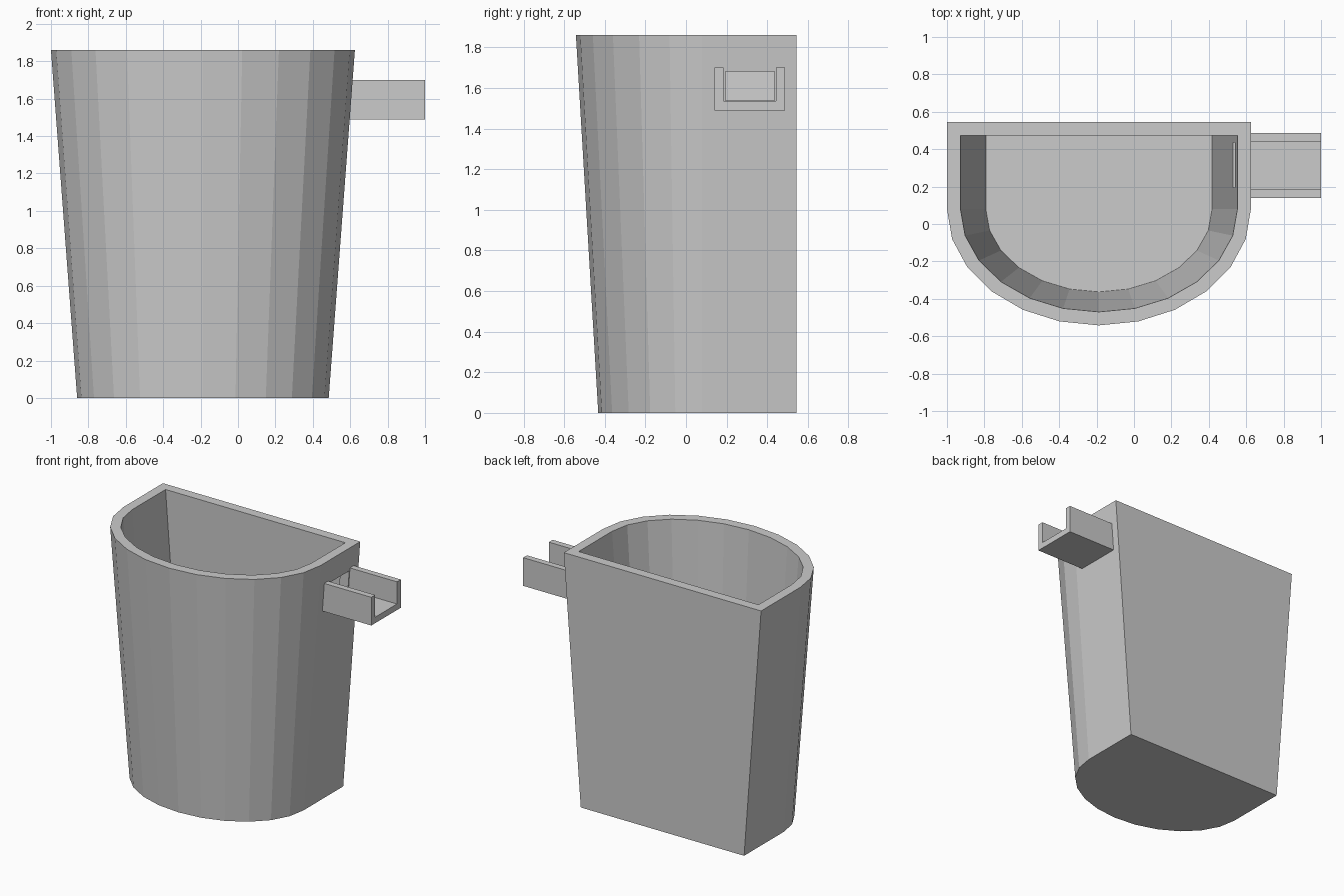
import bpy, bmesh
from math import sin, cos, pi

if "Cube" in bpy.data.objects:
    bpy.data.objects.remove(bpy.data.objects["Cube"])

CX, CY = -0.1875, 0.08      # centre of the rounded front
HEIGHT, WALL = 1.86, 0.072
SEGMENTS = 12


def d_loop(bm, a, b, back, z):
    """D-shaped ring: flat back, straight sides, half-ellipse front."""
    pts = [(CX + a, back), (CX - a, back)]
    for i in range(SEGMENTS + 1):
        t = pi + pi * i / SEGMENTS
        pts.append((CX + a * cos(t), CY + b * sin(t)))
    return [bm.verts.new((x, y, z)) for x, y in pts]


def finish(bm, name):
    bmesh.ops.recalc_face_normals(bm, faces=bm.faces)
    mesh = bpy.data.meshes.new(name)
    bm.to_mesh(mesh)
    bm.free()
    obj = bpy.data.objects.new(name, mesh)
    bpy.context.collection.objects.link(obj)
    return obj


def extruded_x(name, profile, x0, x1):
    """Extrude a (y, z) profile along x."""
    bm = bmesh.new()
    face = bm.faces.new([bm.verts.new((x0, y, z)) for y, z in profile])
    ext = bmesh.ops.extrude_face_region(bm, geom=[face])
    verts = [v for v in ext["geom"] if isinstance(v, bmesh.types.BMVert)]
    bmesh.ops.translate(bm, verts=verts, vec=(x1 - x0, 0, 0))
    return finish(bm, name)


# Bin body: tapered outer shell, rim, inner wall and floor
bm = bmesh.new()
loops = [
    d_loop(bm, 0.6725, 0.512, 0.545, 0),
    d_loop(bm, 0.8125, 0.622, 0.545, HEIGHT),
    d_loop(bm, 0.8125 - WALL, 0.622 - WALL, 0.545 - WALL, HEIGHT),
    d_loop(bm, 0.605, 0.443, 0.545 - WALL, 0.07),
]
for lo, hi in zip(loops, loops[1:]):
    n = len(lo)
    for i in range(n):
        j = (i + 1) % n
        bm.faces.new((lo[i], lo[j], hi[j], hi[i]))
bm.faces.new(loops[0])
bm.faces.new(loops[-1])
body = finish(bm, "bin_body")

# Slot through the side wall, opening into the channel
cutter = extruded_x("slot_cutter", [(0.195, 1.537), (0.435, 1.537), (0.435, 1.68), (0.195, 1.68)], 0.4, 0.75)
cutter.hide_render = True
mod = body.modifiers.new("slot", "BOOLEAN")
mod.operation = "DIFFERENCE"
mod.solver = "EXACT"
mod.object = cutter
bpy.context.view_layer.objects.active = body
bpy.ops.object.modifier_apply(modifier=mod.name)
bpy.data.objects.remove(cutter)

# U-shaped side channel
y0, y1, z0, z1, t = 0.14, 0.487, 1.49, 1.70, 0.045
extruded_x("side_channel", [
    (y0, z0), (y1, z0), (y1, z1), (y1 - t, z1),
    (y1 - t, z0 + t), (y0 + t, z0 + t), (y0 + t, z1), (y0, z1)], 0.585, 1.0)
